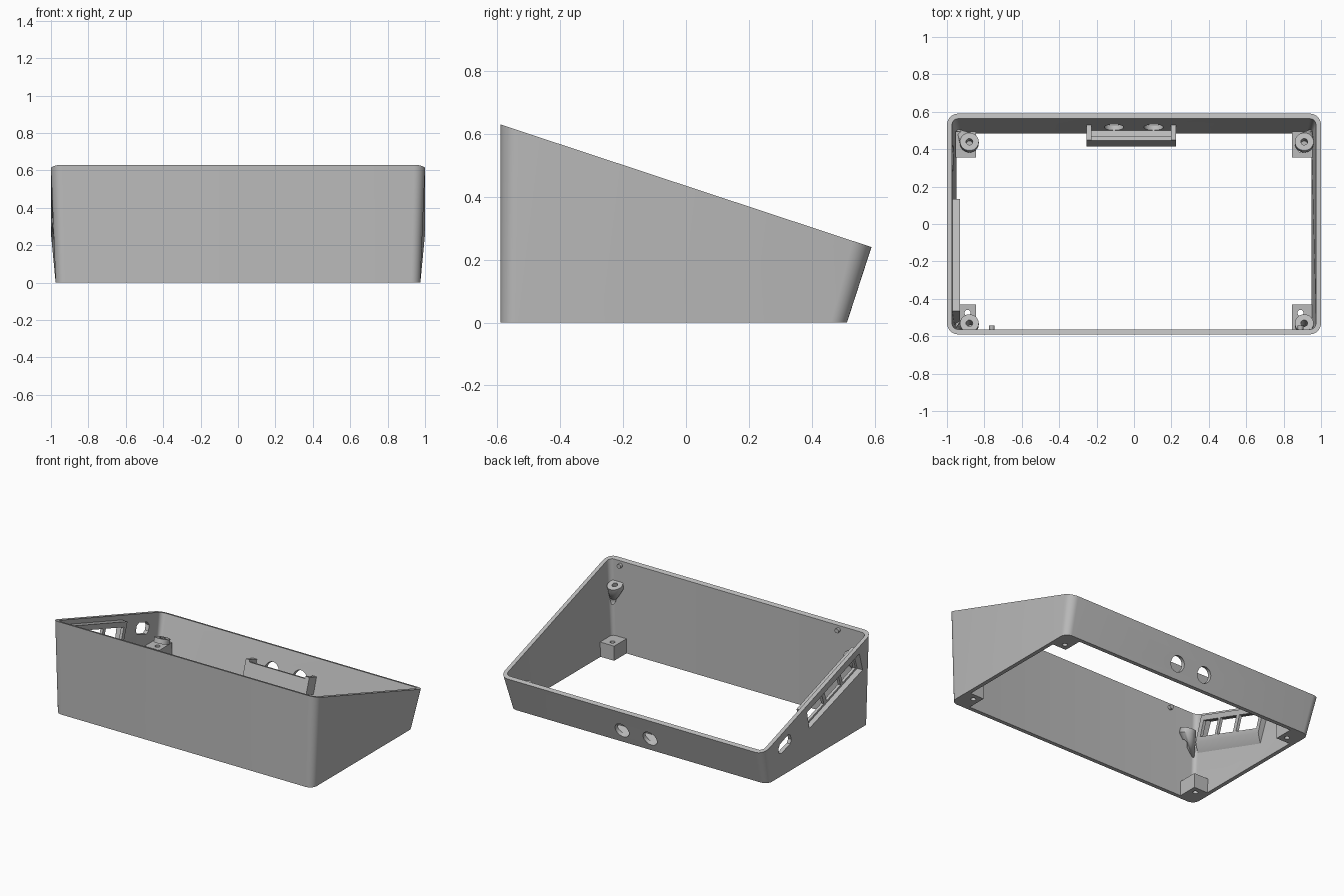
import bpy, bmesh, math
from mathutils import Matrix, Vector

if "Cube" in bpy.data.objects:
    bpy.data.objects.remove(bpy.data.objects["Cube"])

# One plain grey plastic
grey = bpy.data.materials.new("grey_plastic")
grey.use_nodes = True
grey.diffuse_color = (0.5, 0.5, 0.5, 1)
grey.node_tree.nodes["Principled BSDF"].inputs["Base Color"].default_value = (0.5, 0.5, 0.5, 1)

# Frame of the sloping rim: x, s runs down the slope to the back, d is depth below the rim
TILT = math.atan2(0.39, 1.18)
C, S = math.cos(TILT), math.sin(TILT)
RIM_MID = 0.435
SLOPE = Matrix(((1, 0, 0, 0), (0, C, -S, 0), (0, -S, -C, RIM_MID), (0, 0, 0, 1)))


def rim(y):
    return RIM_MID - y * S / C


def make(name, bm):
    bmesh.ops.recalc_face_normals(bm, faces=bm.faces[:])
    mesh = bpy.data.meshes.new(name)
    bm.to_mesh(mesh)
    bm.free()
    mesh.materials.append(grey)
    ob = bpy.data.objects.new(name, mesh)
    bpy.context.scene.collection.objects.link(ob)
    return ob


def hull(name, points, frame=Matrix()):
    bm = bmesh.new()
    for p in points:
        bm.verts.new(frame @ Vector(p))
    bmesh.ops.convex_hull(bm, input=bm.verts[:])
    bmesh.ops.dissolve_limit(bm, angle_limit=0.01, verts=bm.verts[:], edges=bm.edges[:])
    return make(name, bm)


def box(name, xs, ys, zs, frame=Matrix()):
    return hull(name, [(x, y, z) for x in xs for y in ys for z in zs], frame)


def ring(center, radius, axis, n=32):
    """Circle of points about a center, around axis 1 (y or s) or 2 (z or d)."""
    pts = []
    for i in range(n):
        a = math.tau * i / n
        p = list(center)
        p[0] += radius * math.cos(a)
        p[3 - axis] += radius * math.sin(a)
        pts.append(tuple(p))
    return pts


def rod(name, start, length, radius, axis, frame=Matrix()):
    end = list(start)
    end[axis] += length
    return hull(name, ring(start, radius, axis) + ring(end, radius, axis), frame)


def cut(obs, cutters):
    for ob in obs:
        for c in cutters:
            m = ob.modifiers.new("cut", "BOOLEAN")
            m.operation, m.solver, m.object = "DIFFERENCE", "EXACT", c
        bpy.context.view_layer.update()
        done = bpy.data.meshes.new_from_object(
            ob.evaluated_get(bpy.context.evaluated_depsgraph_get()))
        ob.modifiers.clear()
        ob.data = done
    for c in cutters:
        bpy.data.objects.remove(c)


def rounded_loop(hx, y0, y1, r, n=8):
    pts = []
    corners = ((hx - r, y1 - r), (r - hx, y1 - r), (r - hx, y0 + r), (hx - r, y0 + r))
    for k, (cx, cy) in enumerate(corners):
        for i in range(n + 1):
            a = math.pi / 2 * (k + i / n)
            pts.append((cx + r * math.cos(a), cy + r * math.sin(a)))
    return pts


# Wedge shell, open above and below, flaring from base to rim
WALL = 0.027
bm = bmesh.new()
loops = []
for inset, top in ((0, 0), (0, 1), (WALL, 1), (WALL, 0)):
    hx, back, r = ((0.975, 0.512, 0.05), (1.0, 0.59, 0.06))[top]
    pts = rounded_loop(hx - inset, inset - 0.59, back - inset, r - inset)
    loops.append([bm.verts.new((x, y, rim(y) if top else 0)) for x, y in pts])
for a, b in zip(loops, loops[1:] + loops[:1]):
    for i in range(len(a)):
        j = (i + 1) % len(a)
        bm.faces.new((a[i], a[j], b[j], b[i]))
shell = make("case_shell", bm)

# Inward port panel on the right wall, chamfered underneath
section = ((-0.975, 0.03), (-0.93, 0.03), (-0.93, 0.205), (-0.97, 0.28), (-0.975, 0.28))
panel = hull("port_panel", [(x, s, d) for s in (-0.48, 0.15) for x, d in section], SLOPE)

# Outer recess and three port windows
cutters = [box("recess_cutter", (-1.1, -0.95), (-0.46, 0.135), (0.05, 0.185), SLOPE)]
for s0, s1 in ((-0.445, -0.298), (-0.275, -0.115), (-0.085, 0.12)):
    cutters.append(box("window_cutter", (-1.1, -0.85), (s0, s1), (0.065, 0.172), SLOPE))
cut([shell, panel], cutters)

# Power slot in the right wall and two round jack holes in the back wall
cutters = [hull("slot_cutter", [(x, 0.40 + u * 0.07, 0.095 + v * 0.038)
                                for x in (-1.1, -0.9)
                                for u, v in ((-1, -.5), (-1, .5), (-.7, 1), (.7, 1),
                                             (1, .5), (1, -.5), (.7, -1), (-.7, -1))], SLOPE)]
for x in (-0.107, 0.105):
    cutters.append(rod("jack_cutter", (x, 0.56, 0.155), 0.12, 0.052, 1, SLOPE))
cut([shell], cutters)

# Jack tray on the inside of the back wall
box("tray_floor", (-0.255, 0.225), (0.512, 0.605), (0.207, 0.228), SLOPE)
box("tray_lip", (-0.255, 0.225), (0.512, 0.537), (0.13, 0.21), SLOPE)
for side, x in (("right", -0.255), ("left", 0.197)):
    box("tray_end_" + side, (x, x + 0.028), (0.512, 0.605), (0.115, 0.21), SLOPE)

# Corner foot blocks and tilted screw bosses
for side, sx, boss_x in (("right", -1, -0.88), ("left", 1, 0.91)):
    for end, ys, hole_y, s, tip in (
            ("front", (-0.575, -0.43), -0.475, -0.513, (0.962, -0.573, 0.28)),
            ("back", (0.355, 0.495), 0.40, 0.509, (0.95, 0.51, 0.06))):
        block = box(f"foot_block_{end}_{side}", (sx * 0.845, sx * 0.955), ys, (0, 0.1))
        cut([block], [rod("screw_cutter", (sx * 0.89, hole_y, -0.1), 0.3, 0.016, 2)])
        tip_in_frame = SLOPE.inverted() @ Vector((sx * tip[0], tip[1], tip[2]))
        rod_pts = ring((boss_x, s, 0.138), 0.05, 2) + ring((boss_x, s, 0.17), 0.05, 2)
        boss = hull(f"screw_boss_{end}_{side}", rod_pts + [tuple(tip_in_frame)], SLOPE)
        cut([boss], [rod("boss_cutter", (boss_x, s, 0.1), 0.3, 0.018, 2, SLOPE)])

# Small locating pegs inside the front wall
for side, x in (("right", -0.76), ("left", 0.89)):
    rod("locating_peg_" + side, (x, -0.575, 0.59), 0.032, 0.015, 1)

# Smooth the rounded surfaces, keep edges crisp
bpy.ops.object.select_all(action="DESELECT")
for ob in bpy.context.scene.objects:
    if ob.type == "MESH" and grey.name in ob.data.materials:
        ob.select_set(True)
        bpy.context.view_layer.objects.active = ob
bpy.ops.object.shade_smooth_by_angle(angle=math.radians(30))
